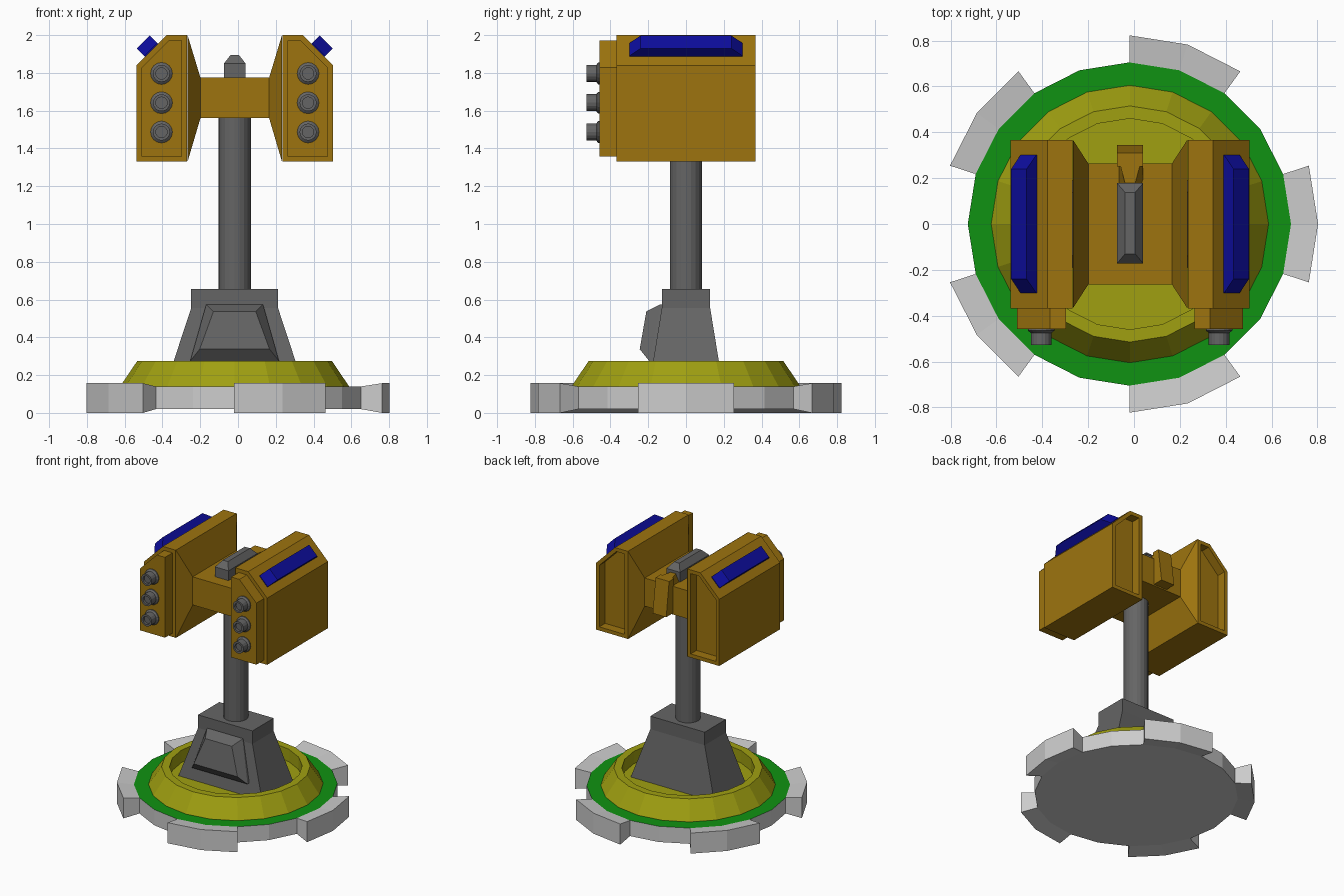
import bpy, bmesh, math
from mathutils import Vector

if "Cube" in bpy.data.objects:
    bpy.data.objects.remove(bpy.data.objects["Cube"])

CX = -0.02  # the turret axis sits slightly left of the bounding centre


def material(name, rgb):
    m = bpy.data.materials.new(name)
    m.diffuse_color = (*rgb, 1)
    m.use_nodes = True
    m.node_tree.nodes["Principled BSDF"].inputs["Base Color"].default_value = m.diffuse_color
    return m


BROWN = material("brown", (0.34, 0.175, 0.0045))
YELLOW = material("yellow", (0.35, 0.35, 0.0055))
GREEN = material("green", (0.005, 0.29, 0.006))
DARK = material("dark_grey", (0.13, 0.13, 0.13))
BLUE = material("blue", (0.004, 0.004, 0.34))


def loft(bm, sections):
    """Join matching point loops into a capped solid."""
    loops = [[bm.verts.new(p) for p in s] for s in sections]
    n = len(loops[0])
    for a, b in zip(loops, loops[1:]):
        for i in range(n):
            j = (i + 1) % n
            bm.faces.new((a[i], a[j], b[j], b[i]))
    ends = (bm.faces.new(loops[0][::-1]), bm.faces.new(loops[-1]))
    bmesh.ops.recalc_face_normals(bm, faces=bm.faces[:])
    return ends


def finish(name, bm, *mats):
    for v in bm.verts:
        v.co.x += CX
    me = bpy.data.meshes.new(name)
    bm.to_mesh(me)
    bm.free()
    for m in mats:
        me.materials.append(m)
    ob = bpy.data.objects.new(name, me)
    bpy.context.collection.objects.link(ob)
    return ob


def solid(name, sections, *mats):
    bm = bmesh.new()
    loft(bm, sections)
    return finish(name, bm, *mats)


def ring(r, z, n=20):
    return [(r * math.cos(math.tau * i / n), r * math.sin(math.tau * i / n), z) for i in range(n)]


def rect(hx, y0, y1, z):
    return [(-hx, y0, z), (hx, y0, z), (hx, y1, z), (-hx, y1, z)]


def side(x, y, z0, z1):
    return [(x, -y, z0), (x, y, z0), (x, y, z1), (x, -y, z1)]


# base disc with a green top
bm = bmesh.new()
_, top = loft(bm, [ring(0.705, 0.02), ring(0.705, 0.14)])
grey = material("light_grey", (0.8, 0.8, 0.8))
top.material_index = 1
finish("base_disc", bm, grey, GREEN)

# five flared feet, each two disc segments wide
bm = bmesh.new()
for k in range(5):
    secs = []
    for d in (-18, 0, 18):
        a = math.radians(72 * k + d)
        secs.append([(r * math.cos(a), r * math.sin(a), z)
                     for r, z in ((0.705, 0.02), (0.823, 0), (0.823, 0.157), (0.705, 0.14))])
    loft(bm, secs)
finish("base_feet", bm, grey)

# yellow dish with recessed floor
CX = -0.018
solid("base_dish", [ring(r, z) for r, z in
                    ((0.605, 0.138), (0.605, 0.142), (0.515, 0.275), (0.46, 0.275), (0.46, 0.18))], YELLOW)

# pedestal, its front panel, and the pole
solid("pedestal", [rect(0.355, -0.19, 0.19, 0.175), rect(0.23, -0.128, 0.128, 0.555),
                   rect(0.23, -0.128, 0.128, 0.655)], DARK)
solid("pedestal_panel", [
    [(-0.235, -0.15, 0.275), (0.235, -0.15, 0.275), (0.15, -0.11, 0.575), (-0.15, -0.11, 0.575)],
    [(-0.235, -0.195, 0.275), (0.235, -0.195, 0.275), (0.15, -0.135, 0.575), (-0.15, -0.135, 0.575)],
    [(-0.185, -0.245, 0.337), (0.185, -0.245, 0.337), (0.112, -0.21, 0.537), (-0.112, -0.21, 0.537)]], DARK)
solid("pole", [ring(0.086, 0.65), ring(0.086, 1.58)], DARK)

# cross bar with flared ends reaching both pods
CX = -0.017
wide, narrow = (0.368, 1.33, 2.0), (0.263, 1.56, 1.775)
solid("cross_bar", [side(-0.25, *wide), side(-0.182, *narrow),
                    side(0.182, *narrow), side(0.25, *wide)], BROWN)

# fin on top of the bar
solid("top_fin", [rect(0.057, -0.172, 0.178, 1.77), rect(0.057, -0.172, 0.178, 1.85),
                  rect(0.022, -0.13, 0.138, 1.895)], DARK)

# rear clamp: slanted slab behind the bar, with a tapering arm over its top
solid("rear_clamp", [rect(0.057, 0.25, 0.345, 1.57), rect(0.057, 0.25, 0.31, 1.83)], BROWN)
solid("clamp_arm", [[(-0.057, y, 1.76), (0.057, y, 1.76), (h, y, 1.83), (-h, y, 1.83)]
                    for y, h in ((0.17, 0.02), (0.308, 0.057))], BROWN)

for s, label in ((-1, "left"), (1, "right")):
    # pod: chamfered prism, raised front plate and recessed back
    outline = [(0.252, 1.33), (0.521, 1.33), (0.521, 1.84), (0.361, 2.0), (0.252, 2.0)]
    bm = bmesh.new()
    ends = loft(bm, [[(s * x, y, z) for x, z in outline] for y in (-0.368, 0.367)])
    for face, move in zip(ends, (-0.09, -0.07)):
        bmesh.ops.inset_region(bm, faces=[face], thickness=0.028, use_even_offset=True)
        new = bmesh.ops.extrude_discrete_faces(bm, faces=[face])["faces"]
        bmesh.ops.translate(bm, verts=new[0].verts[:], vec=(0, move, 0))
    finish(label + "_pod", bm, BROWN)

    # three stepped hollow barrels
    bm = bmesh.new()
    for z in (1.797, 1.642, 1.487):
        loft(bm, [[(s * 0.388 + p[0], y, z + p[1]) for p in ring(r, 0, 16)] for r, y in
                  ((0.058, -0.45), (0.058, -0.465), (0.045, -0.475), (0.045, -0.528),
                   (0.03, -0.528), (0.03, -0.51))])
    finish(label + "_barrels", bm, DARK)

    # blue panel standing on the sloped shoulder
    out, along = Vector((s, 0, 1)).normalized(), Vector((-s, 0, 1)).normalized()
    mid = Vector((s * 0.441, 0, 1.92))
    solid(label + "_blue_panel",
          [[mid + out * h + along * (a * 0.048) + Vector((0, b * w, 0))
            for a, b in ((-1, -1), (1, -1), (1, 1), (-1, 1))]
           for h, w in ((-0.02, 0.3), (0.005, 0.3), (0.062, 0.24))], BLUE)
